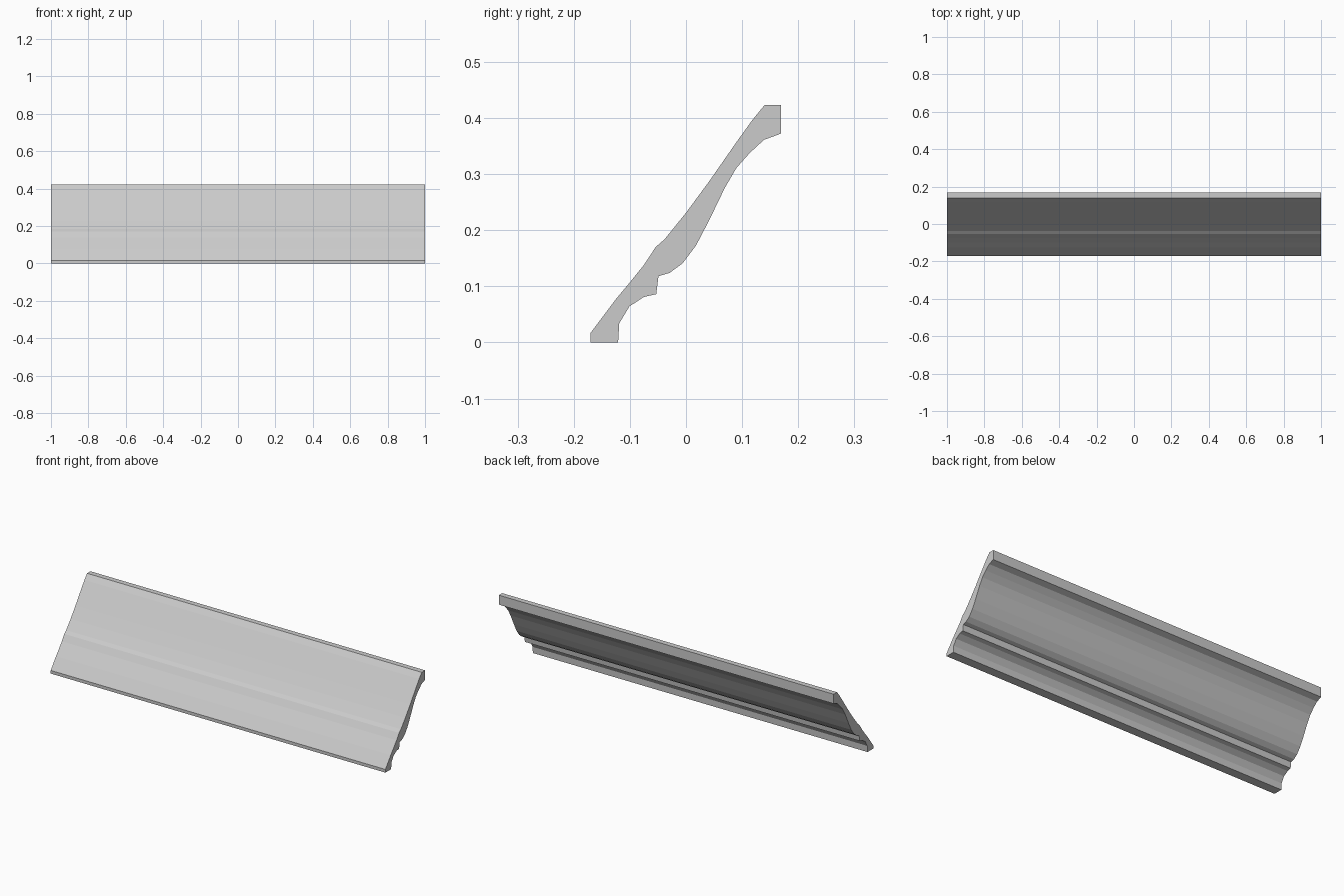
import bpy
import bmesh

HALF_LENGTH = 1.0

# Remove the default cube
default_cube = bpy.data.objects.get("Cube")
if default_cube:
    bpy.data.objects.remove(default_cube, do_unlink=True)

# Moulding cross-section as (y, z) in thousandths of a unit
foot = [(-170, 0), (-121, 0)]
lower_cove = [(-119, 34), (-101, 64), (-75, 81), (-53, 86)]
upper_curve = [(-49, 118), (-29, 124), (-6, 141), (18, 173), (41, 217),
               (69, 275), (90, 311), (114, 338), (139, 361)]
top_lip = [(169, 372), (169, 423), (140, 423)]
front_slope = [(118, 396), (90, 357), (42, 288), (0, 231), (-38, 184),
               (-54, 170), (-75, 138), (-100, 107), (-125, 77), (-170, 17)]
profile = foot + lower_cove + upper_curve + top_lip + front_slope


def make_material(name, colour):
    material = bpy.data.materials.new(name)
    material.use_nodes = True
    material.diffuse_color = colour
    shader = next(node for node in material.node_tree.nodes
                  if node.type == "BSDF_PRINCIPLED")
    shader.inputs["Base Color"].default_value = colour
    return material


def extrude_profile(name, points, material):
    """Draw the section at the right end and sweep it along x."""
    bm = bmesh.new()
    section = bm.faces.new([bm.verts.new((-HALF_LENGTH, y / 1000, z / 1000))
                            for y, z in points])
    swept = bmesh.ops.extrude_face_region(bm, geom=[section], use_keep_orig=True)
    moved = [item for item in swept["geom"] if isinstance(item, bmesh.types.BMVert)]
    bmesh.ops.translate(bm, verts=moved, vec=(2 * HALF_LENGTH, 0, 0))
    bmesh.ops.recalc_face_normals(bm, faces=bm.faces)
    mesh = bpy.data.meshes.new(name)
    bm.to_mesh(mesh)
    bm.free()
    mesh.materials.append(material)
    part = bpy.data.objects.new(name, mesh)
    bpy.context.collection.objects.link(part)
    return part


# Crown moulding strip, flat shaded
light_grey = make_material("light grey", (0.6, 0.6, 0.6, 1.0))
extrude_profile("crown_moulding", profile, light_grey)
